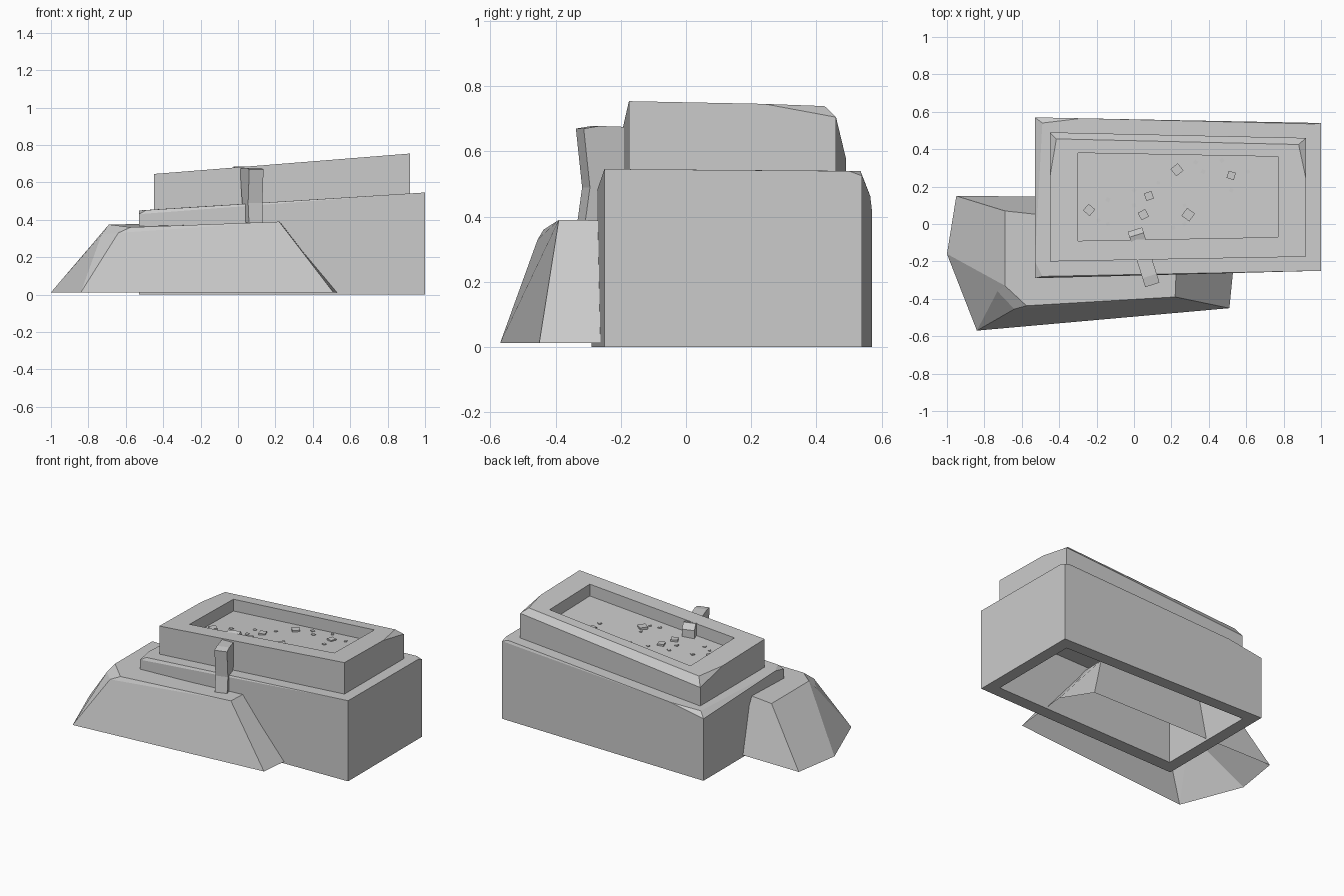
import bpy, bmesh, math, random
from mathutils import Vector

cube = bpy.data.objects.get("Cube")
if cube:
    bpy.data.objects.remove(cube, do_unlink=True)

stone = bpy.data.materials.new("grey_stone")
stone.use_nodes = True
GREY = (0.6, 0.6, 0.6, 1)
stone.diffuse_color = GREY
stone.node_tree.nodes["Principled BSDF"].inputs["Base Color"].default_value = GREY


def finish(name, bm):
    bmesh.ops.remove_doubles(bm, verts=bm.verts, dist=.0005)
    bmesh.ops.recalc_face_normals(bm, faces=bm.faces)
    mesh = bpy.data.meshes.new(name)
    bm.to_mesh(mesh)
    bm.free()
    mesh.materials.append(stone)
    obj = bpy.data.objects.new(name, mesh)
    bpy.context.collection.objects.link(obj)
    return obj


def loft(name, rings, cap_start=True):
    """Join matching rings into a faceted solid; coinciding points make chipped corners."""
    bm = bmesh.new()
    loops = [[bm.verts.new(p) for p in ring] for ring in rings]
    for low, high in zip(loops, loops[1:]):
        for i in range(len(low)):
            j = (i + 1) % len(low)
            bm.faces.new((low[i], low[j], high[j], high[i]))
    if cap_start:
        bm.faces.new(loops[0])
    bm.faces.new(loops[-1])
    return finish(name, bm)


def level(ring, z):
    return [(x, y, z) for x, y in ring]


# Lower plinth, hollow from below, with chipped top corners
foot = [(-.53, -.29), (1, -.25), (1, .5), (1, .54), (-.28, .565), (-.53, .57), (-.53, -.2)]
hole = [(-.45, -.2), (.92, -.17), (.92, .44), (.92, .46), (-.28, .486), (-.45, .49), (-.45, -.15)]
heights = (.43, .546, .54, .525, .463, .42, .45)
shoulder = [(x, y, z) for (x, y), z in zip(foot, heights)]
plinth_top = shoulder[:]
plinth_top[0] = (-.49, -.28, .452)
plinth_top[3] = (.96, .535, .54)
plinth_top[5] = (-.49, .54, .452)
loft("lower_plinth", [level(hole, .41), level(hole, 0), level(foot, 0), shoulder, plinth_top])


# Upper trough with a sunken basin; its top slopes up to one end
def slope(x, y):
    return .645 + .08 * (x + .45) - .02 * (y + .2)


def on_slope(ring, drop=0):
    return [(x, y, slope(x, y) - drop) for x, y in ring]


body = [(-.45, -.2), (.92, -.175), (.92, .24), (.92, .46), (-.45, .49), (-.45, .25)]
rim = body[:3] + [(.88, .425), (-.415, .455)] + body[5:]
basin = [(-.3, -.09), (.77, -.07), (.77, .2), (.77, .36), (-.3, .38), (-.3, .2)]
body_top = on_slope(body)
body_top[3] = (.92, .46, .705)
body_top[4] = (-.45, .49, .58)
DEPTH = .08
loft("upper_trough", [level(body, .43), body_top, on_slope(rim), on_slope(basin),
                      on_slope(basin, DEPTH)])

# Sloping mound at the front, an open shell with one chipped corner
mound_foot = [(-1, -.16), (-.84, -.57), (-.84, -.57), (.51, -.45), (.55, -.05),
              (.43, .14), (-.95, .15)]
mound_top = [(-.69, -.33, .375), (-.69, -.33, .375), (-.575, -.437, .36), (.22, -.39, .39),
             (.23, -.12, .387), (.235, -.03, .385), (-.69, .07, .375)]
mound_side = mound_top[:]
mound_side[1:3] = [(-.73, -.36, .32), (-.64, -.455, .33)]
loft("front_mound", [level(mound_foot, .012), mound_side, mound_top], cap_start=False)

# Bent spout running from the basin through the wall and down to the mound
profile = [(0, .57), (0, .65), (.03, .685), (.08, .672), (.26, .678), (.31, .67), (.29, .49),
           (.305, .385), (.21, .385), (.17, .55), (.16, .61), (.075, .62), (.075, .57)]
along = Vector((.3, -.95, 0)).normalized()
across = Vector((-along.y, along.x, 0)) * .04
start = Vector((.005, -.03, 0))
sides = [[start + along * s + across * k + Vector((0, 0, z)) for s, z in profile] for k in (-1, 1)]
loft("spout", sides)

# Loose stones lying on the basin floor
random.seed(4)
big = [(.08, .15), (.05, .05), (.52, .26), (.29, .05), (.23, .29), (-.24, .075)]
small = [(.27, .1), (.13, .22), (.33, .33), (.47, .34), (.61, .28), (.52, .18), (.21, -.02),
         (.27, 0), (-.19, .02), (-.14, 0), (-.14, .13), (0, .18), (0, .1), (.37, .28)]
bm = bmesh.new()
for spots, size in ((big, .046), (small, .019)):
    for x, y in spots:
        made = bmesh.ops.create_cube(bm, size=size * random.uniform(.85, 1.15))
        turn = random.uniform(0, math.pi)
        for v in made["verts"]:
            px, py, pz = v.co
            v.co = (x + px * math.cos(turn) - py * math.sin(turn),
                    y + px * math.sin(turn) + py * math.cos(turn),
                    slope(x, y) - DEPTH + pz * .5)
finish("basin_stones", bm)
